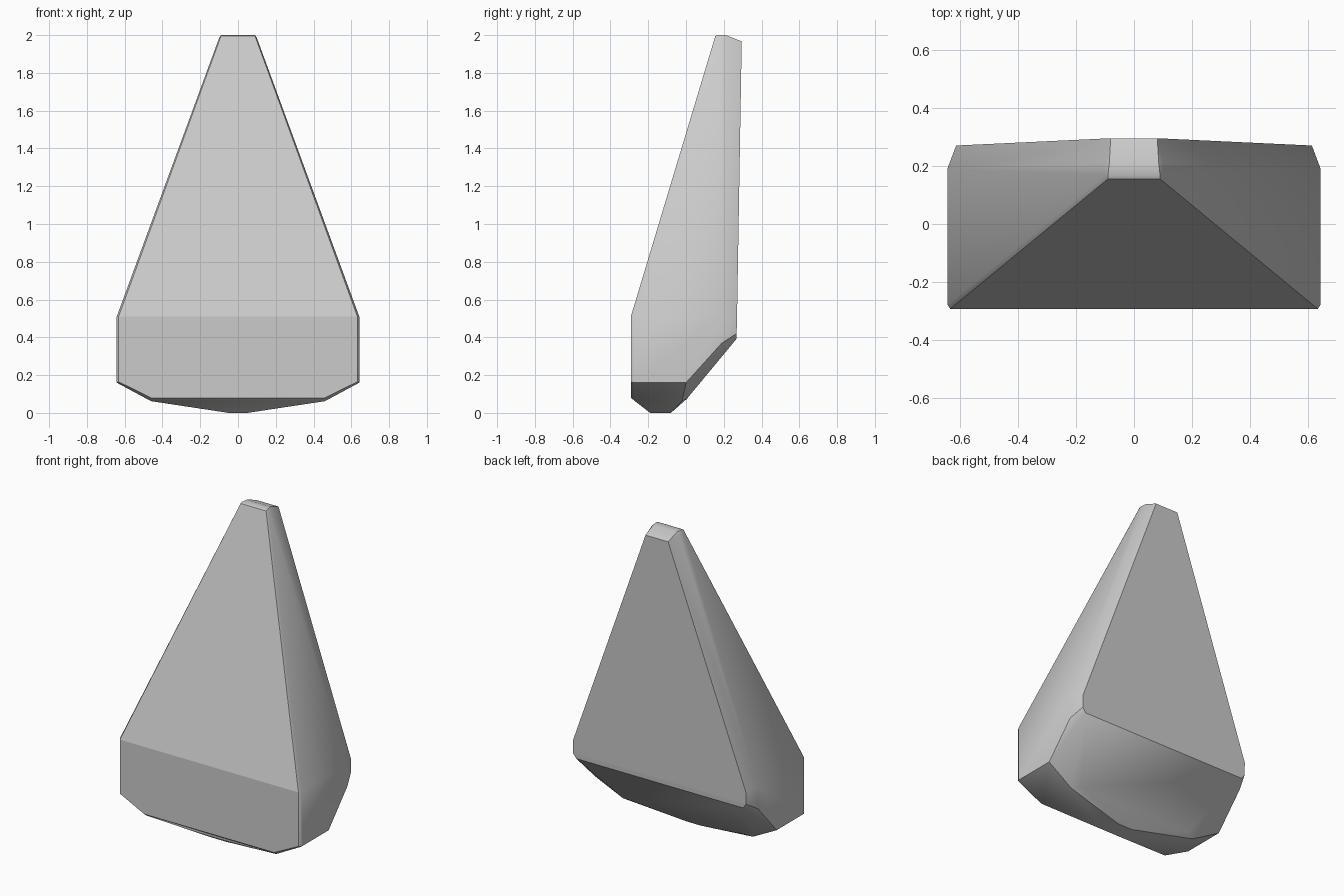
import bpy, bmesh, math

cube = bpy.data.objects.get("Cube")
if cube:
    bpy.data.objects.remove(cube, do_unlink=True)

# One plain grey
grey = bpy.data.materials.new("plain grey")
grey.use_nodes = True
color = (0.6, 0.6, 0.6, 1)
grey.diffuse_color = color
grey.node_tree.nodes["Principled BSDF"].inputs["Base Color"].default_value = color

# Corner points of the left half, grouped by facet
front = [(0.09, 0.155, 1.995), (0.632, -0.292, 0.51), (0.632, -0.292, 0.165), (0.46, -0.292, 0.08)]
side = [(0.1, 0.168, 1.985), (0.642, -0.277, 0.51), (0.642, -0.277, 0.16),
        (0.642, 0.0, 0.16), (0.642, 0.19, 0.37), (0.642, 0.19, 0.51)]
tip = [(0.09, 0.165, 2.0), (0.085, 0.21, 2.0), (0.098, 0.21, 1.985)]
back = [(0.08, 0.295, 1.967), (0.612, 0.27, 0.5), (0.612, 0.268, 0.42), (0.59, 0.266, 0.39)]
base = [(0.46, -0.27, 0.062), (0.46, -0.02, 0.062), (0.4, 0.005, 0.075),
        (0.05, -0.19, 0.0), (0.05, -0.08, 0.0)]

# Faceted body: mirrored corners wrapped in a hull
bm = bmesh.new()
for x, y, z in front + side + tip + back + base:
    for sign in (1, -1):
        bm.verts.new((sign * x, y, z))
hull = bmesh.ops.convex_hull(bm, input=bm.verts[:])
loose = [v for v in bm.verts if not v.link_faces]
bmesh.ops.delete(bm, geom=loose, context="VERTS")
bmesh.ops.dissolve_limit(bm, angle_limit=math.radians(1.5), verts=bm.verts[:], edges=bm.edges[:])
bmesh.ops.recalc_face_normals(bm, faces=bm.faces[:])

mesh = bpy.data.meshes.new("tapered_body")
bm.to_mesh(mesh)
bm.free()
mesh.materials.append(grey)
body = bpy.data.objects.new("tapered_body", mesh)
bpy.context.collection.objects.link(body)

# Soft flanks, crisp front and back
bpy.context.view_layer.objects.active = body
body.select_set(True)
bpy.ops.object.shade_smooth_by_angle(angle=math.radians(32))
for face in mesh.polygons:
    if abs(face.normal.y) > 0.85:
        face.use_smooth = False
